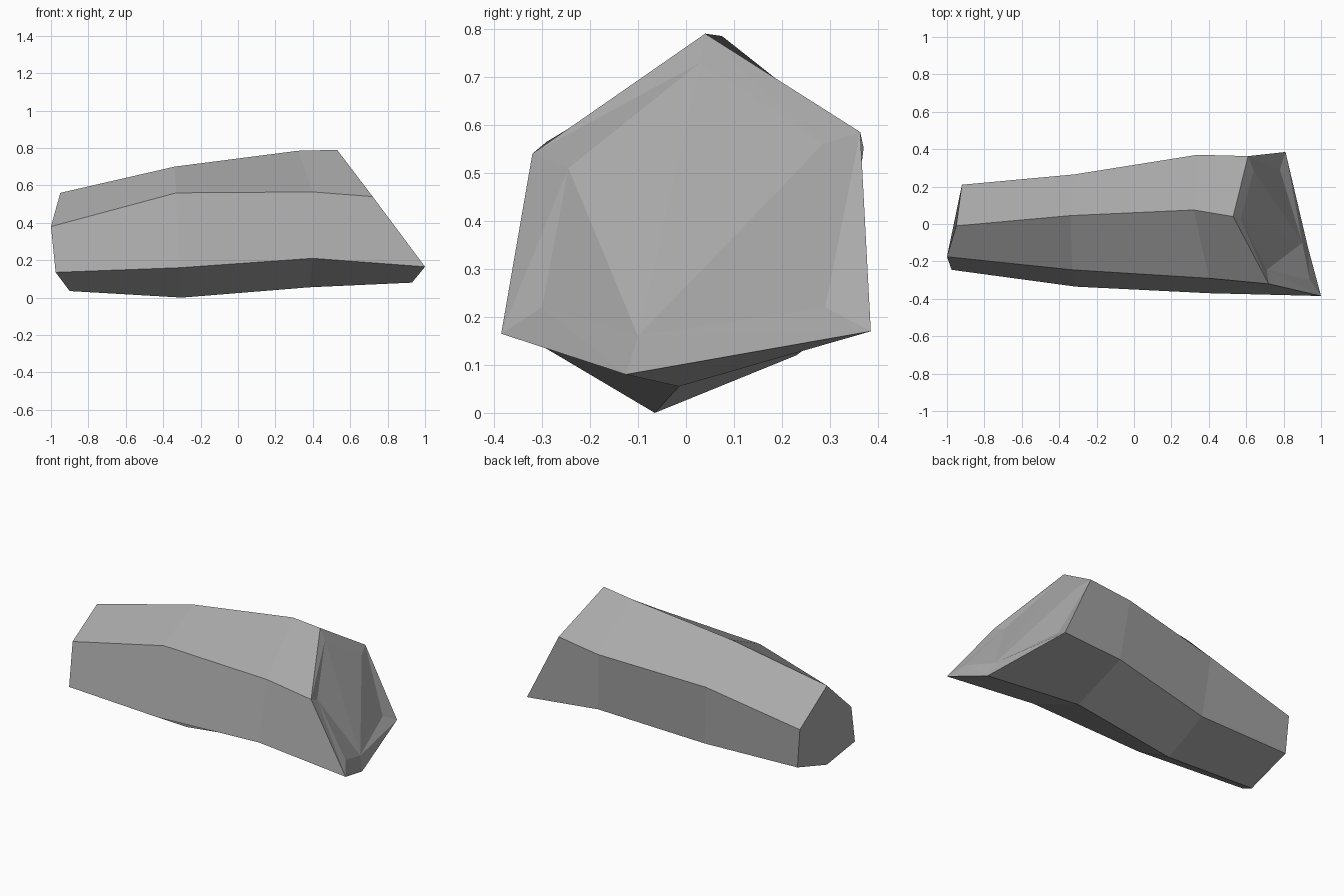
import bpy
import bmesh

cube = bpy.data.objects.get("Cube")
if cube:
    bpy.data.objects.remove(cube, do_unlink=True)

# Stone colour
stone = bpy.data.materials.new("stone grey")
stone.use_nodes = True
colour = (0.40, 0.40, 0.40, 1.0)
stone.diffuse_color = colour
bsdf = stone.node_tree.nodes["Principled BSDF"]
bsdf.inputs["Base Color"].default_value = colour
bsdf.inputs["Roughness"].default_value = 0.9

# Six-sided cross-sections from the narrow end to the wide end, each running
# ridge, front upper, front lower, keel, back lower, back upper
sections = [
    [(-.95, -.01, .56), (-1, -.175, .38), (-.975, -.245, .135),
     (-.90, -.08, .035), (-.90, .205, .127), (-.92, .21, .366)],
    [(-.34, .045, .70), (-.33, -.245, .56), (-.31, -.335, .16),
     (-.30, -.065, 0), (-.29, .23, .12), (-.32, .265, .487)],
    [(.32, .075, .785), (.40, -.29, .565), (.40, -.37, .21),
     (.38, -.015, .055), (.37, .325, .19), (.34, .37, .552)],
    [(.53, .04, .79), (.72, -.32, .54), (1, -.385, .165),
     (.93, -.125, .08), (.81, .385, .17), (.61, .363, .585)],
    # inset ring of the broken end
    [(.57, .03, .73), (.71, -.245, .51), (.94, -.30, .22),
     (.90, -.10, .16), (.78, .29, .22), (.64, .285, .56)],
]

bm = bmesh.new()
rings = [[bm.verts.new(p) for p in ring] for ring in sections]

# Sides, and the chipped border of the broken end
for a, b in zip(rings, rings[1:]):
    for i in range(6):
        j = (i + 1) % 6
        if b is rings[-1]:
            # split along the diagonal that gives the chipped corner
            bm.faces.new((a[i], a[j], b[i]))
            bm.faces.new((a[j], b[j], b[i]))
        else:
            bm.faces.new((a[i], a[j], b[j], b[i]))

# Narrow end cap
bm.faces.new(rings[0])

# Broken end, fanned out from its keel corner
end = rings[-1]
for k in range(4):
    bm.faces.new((end[3], end[(4 + k) % 6], end[(5 + k) % 6]))

bmesh.ops.recalc_face_normals(bm, faces=bm.faces)
mesh = bpy.data.meshes.new("rock")
bm.to_mesh(mesh)
bm.free()
mesh.materials.append(stone)
rock = bpy.data.objects.new("rock", mesh)
bpy.context.collection.objects.link(rock)
